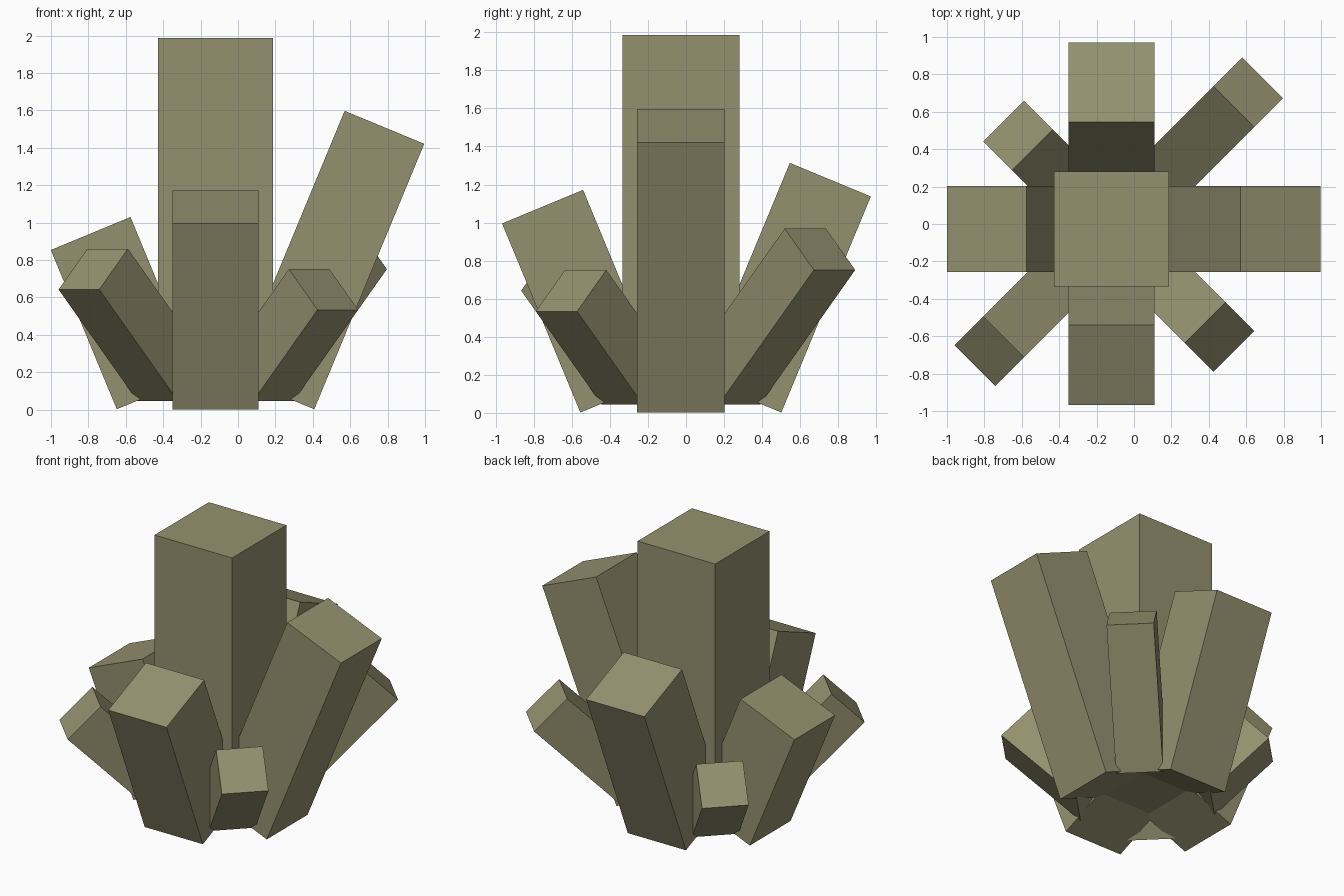
import bpy
import bmesh
from math import radians
from mathutils import Matrix, Vector

cube = bpy.data.objects.get("Cube")
if cube:
    bpy.data.objects.remove(cube, do_unlink=True)

UNIT = 0.0768                         # grid step shared by all crystals
CENTRE = Vector((-0.12, -0.027, 0))   # middle of the cluster

stone = bpy.data.materials.new("olive_stone")
stone.use_nodes = True
colour = (0.296, 0.283, 0.159, 1)
stone.diffuse_color = colour
stone.node_tree.nodes["Principled BSDF"].inputs["Base Color"].default_value = colour


def crystal(name, width, length, offset, matrix):
    """Square prism standing on its base, shifted along x, then placed."""
    w, h = width * UNIT, length * UNIT
    bm = bmesh.new()
    bmesh.ops.create_cube(bm, size=1)
    bmesh.ops.scale(bm, vec=(w, w, h), verts=bm.verts)
    bmesh.ops.translate(bm, vec=(offset * w, 0, h / 2), verts=bm.verts)
    bm.transform(matrix)
    mesh = bpy.data.meshes.new(name)
    bm.to_mesh(mesh)
    bm.free()
    mesh.materials.append(stone)
    bpy.context.collection.objects.link(bpy.data.objects.new(name, mesh))


def leaning(name, angle, tilt, width, length, radius, z):
    """Crystal leaning outward, pivoting on its outer bottom edge."""
    matrix = (Matrix.Translation(CENTRE) @ Matrix.Rotation(radians(angle), 4, "Z")
              @ Matrix.Translation((radius, 0, z))
              @ Matrix.Rotation(radians(tilt), 4, "Y"))
    crystal(name, width, length, -0.5, matrix)


# Tall upright crystal in the middle
crystal("central_crystal", 8, 24, 0, Matrix.Translation(CENTRE + Vector((0, 0, 0.143))))

# Large crystals on the four sides
sides = (("left", 20), ("back", 16), ("right", 12), ("front", 14))
for i, (side, length) in enumerate(sides):
    leaning(side + "_crystal", 90 * i, 22.5, 6, length, 0.528, 0.002)

# Small crystals between them
corners = (("back_left", 13), ("back_right", 7), ("front_right", 11), ("front_left", 9))
for i, (corner, length) in enumerate(corners):
    leaning(corner + "_small_crystal", 45 + 90 * i, 45, 4, length, 0.436, 0.045)
